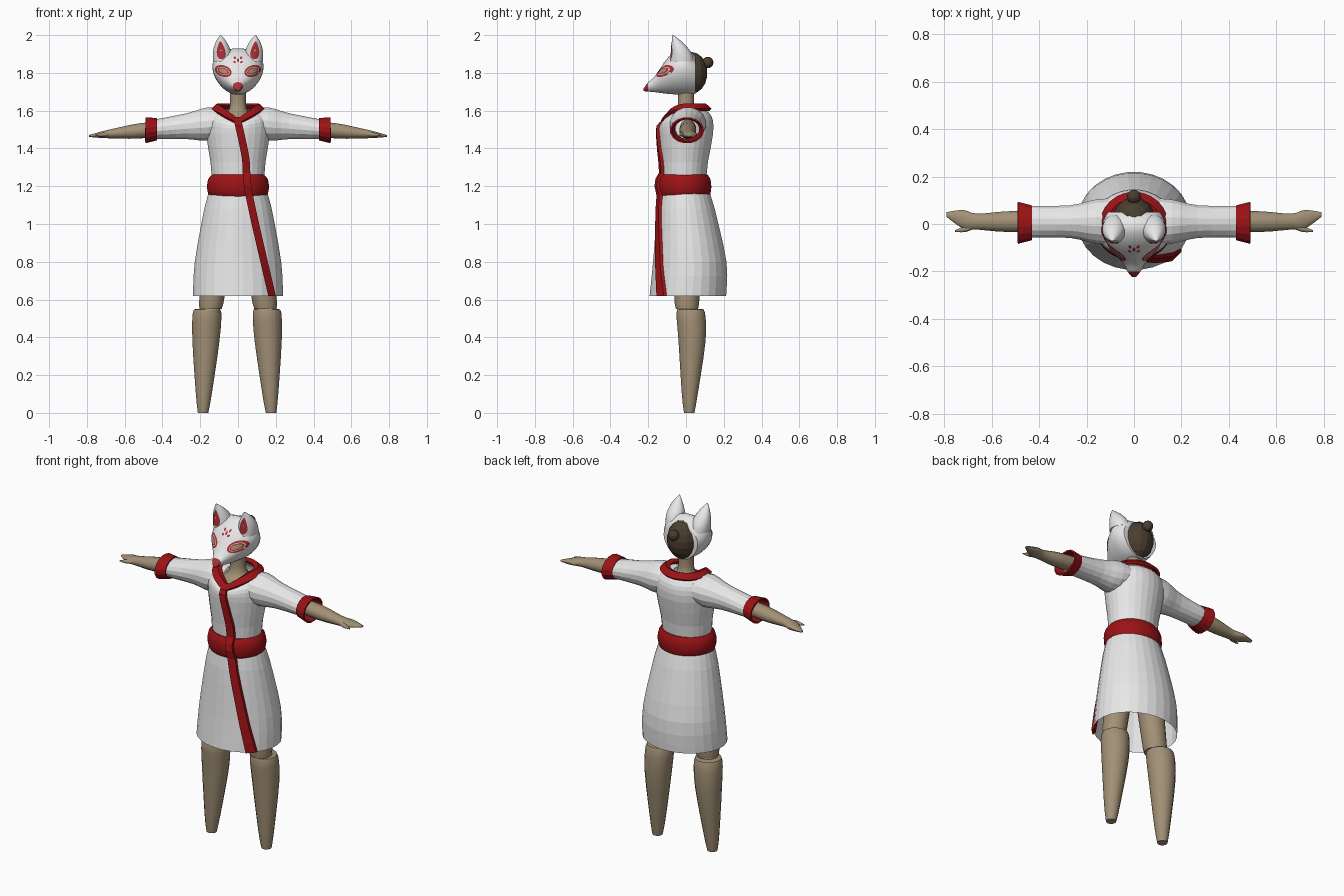
import bpy, bmesh, math
from mathutils import Vector
from mathutils.bvhtree import BVHTree

default_cube = bpy.data.objects.get("Cube")
if default_cube:
    bpy.data.objects.remove(default_cube)


def material(name, *colour):
    mat = bpy.data.materials.new(name)
    mat.use_nodes = True
    mat.diffuse_color = (*colour, 1)
    mat.node_tree.nodes["Principled BSDF"].inputs["Base Color"].default_value = (*colour, 1)
    return mat


WHITE = material("white cloth", 0.8, 0.8, 0.8)
RED = material("deep red", 0.33, 0.006, 0.008)
PAINT = material("red paint", 0.4, 0.03, 0.035)
SKIN = material("tan skin", 0.36, 0.28, 0.18)
HAIR = material("dark brown hair", 0.07, 0.048, 0.03)
SIDES = {"left": 1, "right": -1}


def finish(bm, name, mat, smooth=None, thickness=None):
    mesh = bpy.data.meshes.new(name)
    bm.to_mesh(mesh)
    bm.free()
    ob = bpy.data.objects.new(name, mesh)
    bpy.context.collection.objects.link(ob)
    mesh.materials.append(mat)
    if smooth:
        bpy.ops.object.select_all(action="DESELECT")
        bpy.context.view_layer.objects.active = ob
        ob.select_set(True)
        bpy.ops.object.shade_smooth_by_angle(angle=math.radians(smooth))
    if thickness:
        shell = ob.modifiers.new("thickness", "SOLIDIFY")
        shell.thickness = thickness
        shell.offset = 0
    return ob


def loft(name, rings, mat, caps=True, **finish_options):
    """Bridge a list of point rings into one surface."""
    bm = bmesh.new()
    loops = [[bm.verts.new(point) for point in ring] for ring in rings]
    count = len(loops[0])
    for lower, upper in zip(loops, loops[1:]):
        for i in range(count):
            j = (i + 1) % count
            bm.faces.new((lower[i], lower[j], upper[j], upper[i]))
    if caps:
        bm.faces.new(loops[0])
        bm.faces.new(loops[-1])
    bmesh.ops.recalc_face_normals(bm, faces=bm.faces)
    return finish(bm, name, mat, **finish_options)


def curve_through(rows, steps=3):
    """Smoothly interpolate between a few control rows."""
    rows = [Vector(row) for row in rows]
    result = []
    for i, (start, end) in enumerate(zip(rows, rows[1:])):
        leave = (end - rows[max(i - 1, 0)]) / 2
        arrive = (rows[min(i + 2, len(rows) - 1)] - start) / 2
        for step in range(steps):
            t = step / steps
            ease = t * t * (3 - 2 * t)
            result.append(start.lerp(end, ease) + leave * t * (1 - t) ** 2 - arrive * t * t * (1 - t))
    return result + [rows[-1]]


def angles(count):
    return [math.tau * (i + 0.5) / count for i in range(count)]


def flat_oval(x, y, z, width, depth, drop=0, count=28):
    """Level ring whose front can dip into a V."""
    return [(x + width * math.cos(t), y + depth * math.sin(t),
             z - drop * (1 - abs(math.cos(t))) * (math.sin(t) < 0)) for t in angles(count)]


def arm_oval(side, x, y, depth, height, count=16):
    """Ring around the gently falling line of the arm."""
    middle = 1.545 - x / 10
    return [(side * x, y + depth * math.cos(t), middle + height * math.sin(t))
            for t in angles(count)]


def mask_oval(y, width, count=28):
    """Egg-shaped ring, narrower towards the chin."""
    middle = 1.705 + 0.77 * width
    return [(width * math.cos(t) * (1 + math.sin(t) / 5), y, middle + 0.93 * width * math.sin(t))
            for t in angles(count)]


def ball(name, centre, size, mat, segments=14, smooth=None):
    bm = bmesh.new()
    bmesh.ops.create_uvsphere(bm, u_segments=segments, v_segments=segments // 2 + 2, radius=1)
    for vert in bm.verts:
        vert.co = Vector(centre) + vert.co * Vector(size)
    return finish(bm, name, mat, smooth=smooth)


def front_finder(*objects):
    """Return a function giving the frontmost y of some objects at x, z."""
    verts, polygons = [], []
    for ob in objects:
        first = len(verts)
        verts += [vert.co.copy() for vert in ob.data.vertices]
        polygons += [[first + i for i in poly.vertices] for poly in ob.data.polygons]
    tree = BVHTree.FromPolygons(verts, polygons)

    def front(x, z, fallback):
        hit = tree.ray_cast(Vector((x, -1, z)), Vector((0, 1, 0)))[0]
        return hit.y if hit else fallback
    return front


# Robe: height, half width, y centre
robe_profile = [(0.62, 0.24, 0.01), (0.8, 0.23, 0.02), (1.08, 0.18, 0), (1.25, 0.14, -0.01),
                (1.48, 0.17, 0), (1.57, 0.16, 0), (1.61, 0.11, 0)]
robe = loft("robe", [flat_oval(0, y, z, width, width * 0.85, max(0, z - 1.48) / 2)
                     for z, width, y in curve_through(robe_profile)], WHITE, caps=False)

# Sash: bulging belt
sash_rings = []
for step in range(7):
    bulge = math.sqrt(math.sin(math.pi * step / 6))
    sash_rings.append(flat_oval(0, -0.01, 1.135 + step * 0.021,
                                0.14 + bulge / 40, 0.125 + bulge / 50))
sash = loft("sash", sash_rings, RED, smooth=30)

# Front border lying on robe and sash
cloth_front = front_finder(robe, sash)
border_rings = []
for z, x in curve_through([(1.54, 0), (1.35, 0.04), (1.15, 0.06), (0.62, 0.18)], steps=6):
    edges = [(edge, cloth_front(edge, z + 0.001, -0.12)) for edge in (x - 0.02, x + 0.02)]
    (left, left_y), (right, right_y) = edges
    border_rings.append([(left, left_y + 0.01, z), (left, left_y - 0.016, z),
                         (right, right_y - 0.016, z), (right, right_y + 0.01, z)])
loft("front_border", border_rings, RED)

# Collar with a V at the front
loft("collar", [flat_oval(0, 0, z, width, width * 0.95, 0.08)
                for z, width in ((1.62, 0.09), (1.63, 0.11), (1.605, 0.137))],
     RED, caps=False, thickness=0.016)

# Neck, head, hair and bun
neck_profile = [(1.48, 0.11), (1.56, 0.09), (1.61, 0.046), (1.72, 0.043)]
loft("neck", [flat_oval(0, 0, z, radius, radius, count=16)
              for z, radius in curve_through(neck_profile)], SKIN, smooth=40)
ball("head", (0, -0.02, 1.785), (0.085, 0.085, 0.1), SKIN, smooth=40)
ball("hair", (0, 0.03, 1.8), (0.088, 0.083, 0.11), HAIR)
ball("hair_bun", (0, 0.115, 1.855), (0.03, 0.03, 0.03), HAIR)

# Fox mask: y and half width, from nose tip to rim
mask_profile = [(-0.224, 0.008), (-0.2, 0.027), (-0.165, 0.046), (-0.09, 0.107),
                (-0.01, 0.133), (0.05, 0.11)]
mask = loft("fox_mask", [mask_oval(*row) for row in curve_through(mask_profile)],
            WHITE, smooth=50)
mask.data.materials.append(PAINT)
for poly in mask.data.polygons:
    poly.material_index = int(poly.center.y < -0.2)

# Ears: taper and lean forward towards the tip
ears = []
for tag, side in SIDES.items():
    ear_rings = []
    for step in range(9):
        f = step / 8
        radius = 0.05 * (1 - f ** 2.5) + 0.003
        ear_rings.append(flat_oval(side * (0.08 + f / 80), -0.02 - f * f / 20, 1.86 + 0.14 * f,
                                   radius, radius * (1.2 - f / 3), count=16))
    ears.append(loft("ear_" + tag, ear_rings, WHITE, smooth=50))
mask_front = front_finder(mask, *ears)


def painted(name, x, z, half_width, half_height, tilt, mat, lift=0.002, taper=0):
    """Thin oval patch laid on the mask."""
    c, s = math.cos(tilt), math.sin(tilt)
    rings = []
    for scale in (0.1, 0.4, 0.7, 1):
        ring = []
        for t in angles(20):
            u = scale * half_width * math.cos(t) * (1 - taper * math.sin(t))
            v = scale * half_height * math.sin(t)
            px, pz = x + u * c - v * s, z + u * s + v * c
            ring.append((px, mask_front(px, pz, -0.03) - lift, pz))
        rings.append(ring)
    loft(name, rings, mat, caps=False)


# Painted details: nested eye outlines, inner ears, brow marks
eye_layers = {"eye_paint": (1, PAINT), "eye_line": (0.77, WHITE),
              "eye_rim": (0.7, PAINT), "eye_opening": (0.54, SKIN)}
for tag, side in SIDES.items():
    for layer, (label, (scale, mat)) in enumerate(eye_layers.items()):
        painted(f"{label}_{tag}", side * 0.078, 1.81, 0.046 * scale, 0.03 * scale ** 1.5,
                side * 0.35, mat, lift=0.002 + layer / 800)
    painted("inner_ear_" + tag, side * 0.09, 1.92, 0.022, 0.048, -side / 12, PAINT, taper=0.5)
    painted("brow_dot_" + tag, side * 0.017, 1.88, 0.006, 0.008, -side / 2, PAINT)
    painted("brow_mark_" + tag, side * 0.018, 1.857, 0.008, 0.005, side / 2, PAINT)
painted("brow_centre", 0, 1.867, 0.006, 0.01, 0, PAINT)

# Limbs: arms as x, y centre, half depth, half height; lower leg as z, radius, y centre
sleeve_profile = [(0.06, 0.01, 0.1, 0.07), (0.16, 0.01, 0.095, 0.09),
                  (0.27, 0.01, 0.07, 0.07), (0.44, 0.01, 0.068, 0.053)]
forearm_profile = [(0.3, 0.01, 0.04, 0.04), (0.52, 0.01, 0.045, 0.041),
                   (0.66, 0.01, 0.034, 0.026), (0.72, 0.02, 0.04, 0.018),
                   (0.79, 0.04, 0.01, 0.005)]
thumb_profile = [(0.66, 0, 0.014, 0.012), (0.71, -0.02, 0.014, 0.012), (0.755, -0.03, 0.003, 0.003)]
cuff_profile = [(0.43, 0.005, 0.07, 0.056), (0.49, 0.005, 0.086, 0.065)]
calf_profile = [(0, 0.028, 0.017), (0.1, 0.043, 0.02), (0.38, 0.073, 0.032),
                (0.53, 0.077, 0.025), (0.55, 0.057, 0.023)]
for tag, side in SIDES.items():
    for label, profile, mat, options in (
            ("sleeve", sleeve_profile, WHITE, {"caps": False}),
            ("cuff", cuff_profile, RED, {"caps": False, "thickness": 0.009}),
            ("forearm", forearm_profile, SKIN, {"smooth": 40}),
            ("thumb", thumb_profile, SKIN, {"smooth": 40})):
        loft(f"{label}_{tag}", [arm_oval(side, *row) for row in curve_through(profile)],
             mat, **options)
    loft("thigh_" + tag, [flat_oval(side * x, 0.005, z, radius, radius, count=16)
                          for z, x, radius in ((0.55, 0.145, 0.06), (0.58, 0.142, 0.066),
                                               (1, 0.085, 0.08))], SKIN, smooth=30)
    ball("knee_" + tag, (side * 0.15, 0.01, 0.54), (0.058, 0.058, 0.04), SKIN, smooth=40)
    loft("lower_leg_" + tag, [flat_oval(side * (0.18 - z / 25) - 0.005, y, z, radius, radius, count=16)
                              for z, radius, y in curve_through(calf_profile)], SKIN, smooth=30)
